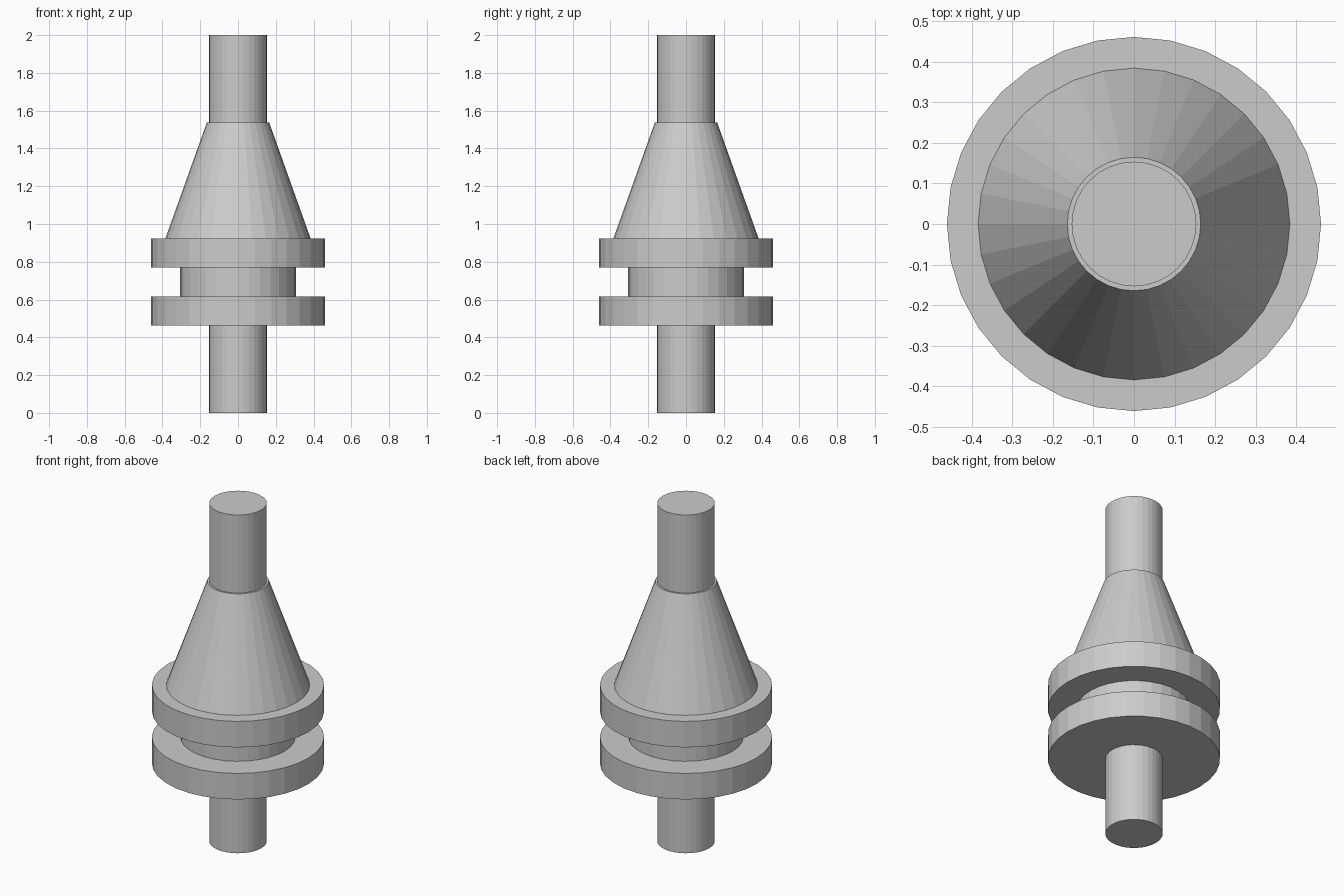
import bpy

if "Cube" in bpy.data.objects:
    bpy.data.objects.remove(bpy.data.objects["Cube"])

SIDES = 32
U = 2 / 13  # design unit: total height is 13 units


def section(name, z0, z1, r0, r1=None):
    """Flat-faced round section from z0 to z1, sizes in design units."""
    r1 = r0 if r1 is None else r1
    bpy.ops.mesh.primitive_cone_add(
        vertices=SIDES, radius1=r0 * U, radius2=r1 * U,
        depth=(z1 - z0) * U, location=(0, 0, (z0 + z1) / 2 * U))
    bpy.context.object.name = name


# Shaft ends
section("lower_shaft", 0, 3, 1)
section("upper_shaft", 10, 13, 1)

# Two flanges separated by a narrower neck
section("lower_flange", 3, 4, 3)
section("flange_neck", 4, 5, 2)
section("upper_flange", 5, 6, 3)

# Tapered body
section("tapered_body", 6, 10, 2.5, 1.07)
